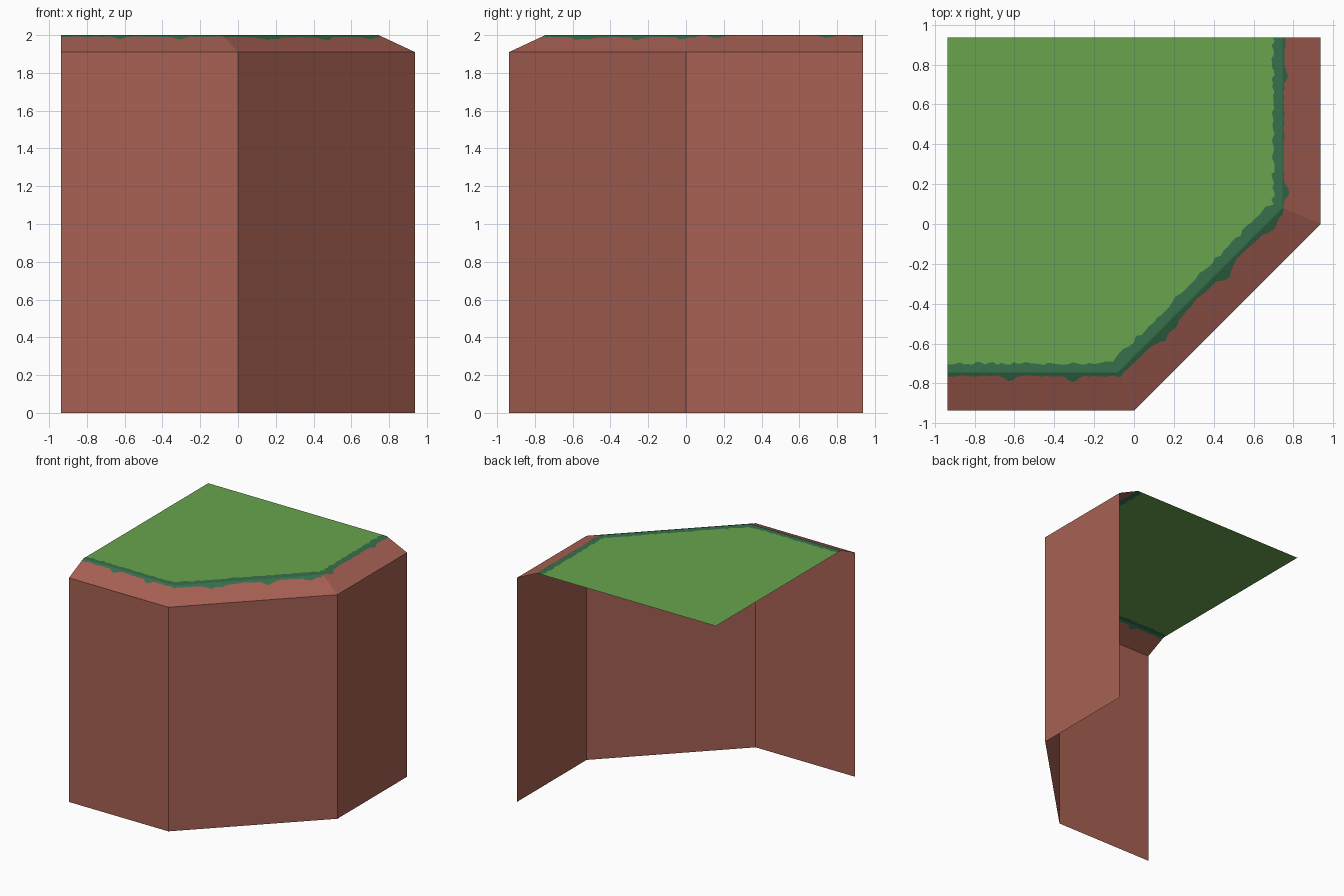
import bpy, math, random
from mathutils import Vector

if "Cube" in bpy.data.objects:
    bpy.data.objects.remove(bpy.data.objects["Cube"])

random.seed(4)
H = 0.9375            # half width
RIM, TOP = 1.91, 2.0  # foot and top of the sloped edge
INSET = 0.193         # horizontal width of the sloped edge
K = math.tan(math.radians(22.5))

# Outer plan outline and the mitre direction at each corner
outline = [Vector(p) for p in ((-H, -H), (0, -H), (H, 0), (H, H))]
mitre = [Vector(p) for p in ((0, 1), (-K, 1), (-1, K), (-1, 0))]
# Grass drips per side: (position along the side, depth)
drips = [
    [(0.36, 0.026), (0.72, 0.032)],
    [(0.25, 0.032), (0.32, 0.02), (0.62, 0.034), (0.90, 0.026)],
    [(0.10, 0.030), (0.78, 0.022), (0.97, 0.010)],
]
fringe_low = [0.174, 0.170, 0.184]
fringe_high = [0.238, 0.250, 0.240]
STEPS = 40


def material(name, rgb):
    def lin(c):
        c /= 255
        return c / 12.92 if c <= 0.04045 else ((c + 0.055) / 1.055) ** 2.4
    m = bpy.data.materials.new(name)
    m.diffuse_color = (*[lin(c) for c in rgb], 1)
    m.use_nodes = True
    m.node_tree.nodes["Principled BSDF"].inputs["Base Color"].default_value = m.diffuse_color
    return m


def add_object(name, verts, faces, mat):
    me = bpy.data.meshes.new(name)
    me.from_pydata(verts, [], faces)
    me.materials.append(mat)
    me.update()
    ob = bpy.data.objects.new(name, me)
    bpy.context.collection.objects.link(ob)
    return ob


def strip(name, low, high, mat):
    n = len(low)
    faces = [(i, i + 1, n + i + 1, n + i) for i in range(n - 1)]
    return add_object(name, low + high, faces, mat)


def point(side, t, d):
    """Point on the cap, d inwards from the outer edge."""
    p = outline[side].lerp(outline[side + 1], t)
    p = p + d * mitre[side].lerp(mitre[side + 1], t)
    return (p.x, p.y, RIM + (TOP - RIM) * min(1, d / INSET))


earth = material("red_earth", (168, 97, 84))
grass = material("grass_green", (104, 164, 77))
fringe = material("dark_grass", (55, 112, 76))

# Vertical cliff walls
strip("cliff_wall", [(p.x, p.y, 0) for p in outline],
      [(p.x, p.y, RIM) for p in outline], earth)

# Sample the sloped edge and the wavy grass fringe along the outline
foot, low, crease, high = [], [], [], []
for s in range(3):
    for i in range(STEPS + (s == 2)):
        t = i / STEPS
        sag = sum(a * math.exp(-((t - c) / 0.035) ** 2) for c, a in drips[s])
        corner = 0.5 if i == 0 else 1
        foot.append(point(s, t, 0))
        low.append(point(s, t, fringe_low[s] - sag + random.uniform(-0.004, 0.004)))
        crease.append(point(s, t, INSET))
        high.append(point(s, t, fringe_high[s] + corner * random.uniform(-0.009, 0.009)))

strip("sloped_edge", foot, low, earth)
strip("fringe_drips", low, crease, fringe)
strip("fringe_border", crease, high, fringe)

# Flat grass top
top = high + [(-H, H, TOP)]
add_object("grass_top", top, [tuple(range(len(top)))], grass)
